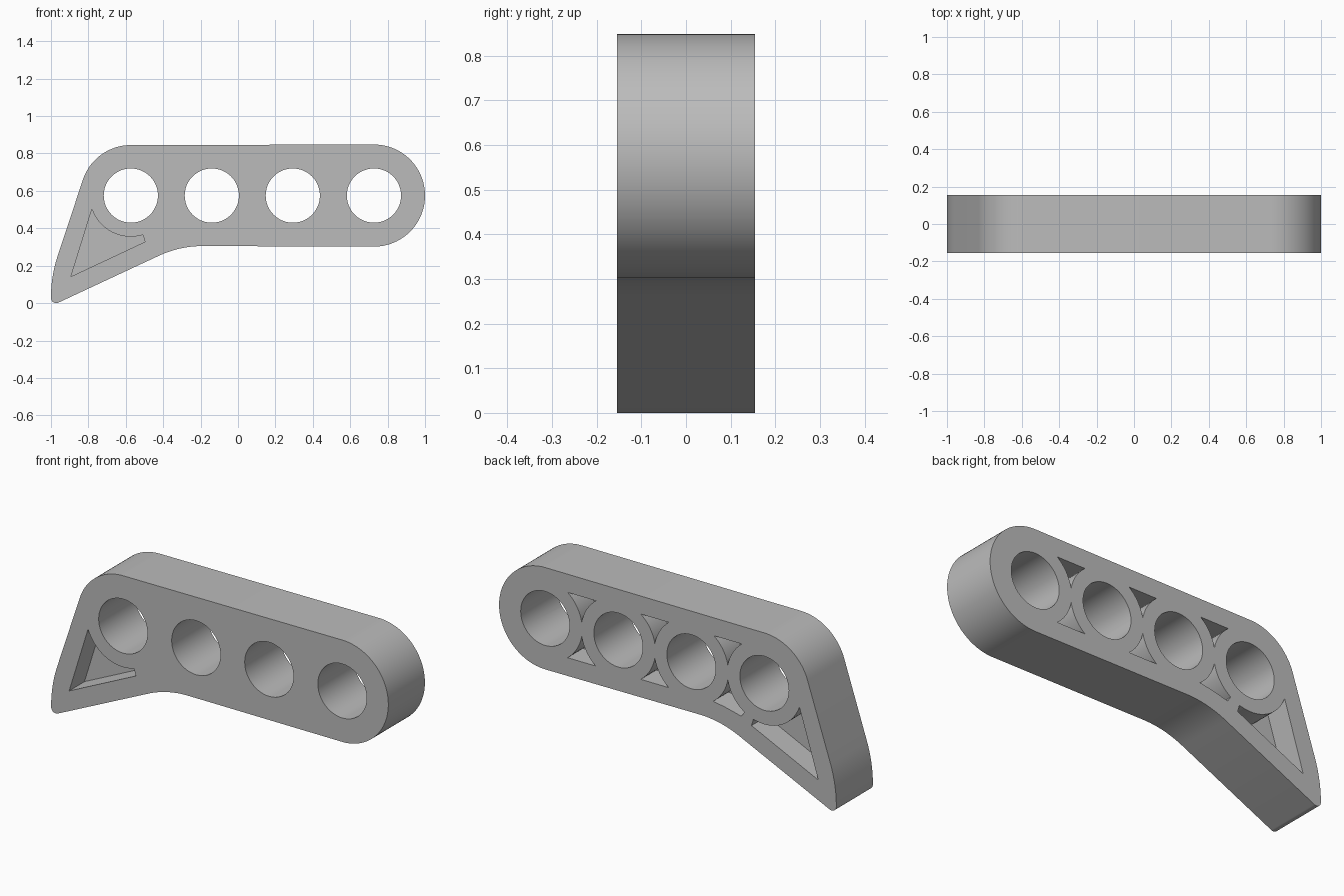
import bpy, bmesh, math

if "Cube" in bpy.data.objects:
    bpy.data.objects.remove(bpy.data.objects["Cube"])

HALF = 0.155                    # half thickness
WEB = 0.025                     # half of the thin wall left in the middle
HOLES = [-0.573, -0.14, 0.293, 0.727]
ZC, R_HOLE, R_RING, R_END = 0.575, 0.145, 0.22, 0.27


def arc(cx, cz, r, a0, a1, n):
    """Points on an arc in the xz plane, angles in degrees."""
    return [(cx + r * math.cos(math.radians(a0 + (a1 - a0) * i / n)),
             cz + r * math.sin(math.radians(a0 + (a1 - a0) * i / n))) for i in range(n + 1)]


def ring_arc(cx, p0, p1, n=16):
    """Arc on the ring around a hole, between the directions of two points."""
    a0 = math.degrees(math.atan2(p0[1] - ZC, p0[0] - cx))
    a1 = math.degrees(math.atan2(p1[1] - ZC, p1[0] - cx))
    a1 = a0 + (a1 - a0 + 180) % 360 - 180
    return arc(cx, ZC, R_RING, a0, a1, n)


def prism(name, pts, y0, y1):
    bm = bmesh.new()
    face = bm.faces.new([bm.verts.new((x, y0, z)) for x, z in pts])
    ext = bmesh.ops.extrude_face_region(bm, geom=[face])
    bmesh.ops.translate(bm, vec=(0, y1 - y0, 0),
                        verts=[v for v in ext["geom"] if isinstance(v, bmesh.types.BMVert)])
    bmesh.ops.recalc_face_normals(bm, faces=bm.faces)
    mesh = bpy.data.meshes.new(name)
    bm.to_mesh(mesh)
    bm.free()
    obj = bpy.data.objects.new(name, mesh)
    bpy.context.collection.objects.link(obj)
    return obj


# Bent arm outline: round end, straight top, slanted side, pointed foot, fillet
outline = arc(HOLES[3], ZC, R_END + 0.003, -90, 90, 48)
outline += arc(HOLES[0], ZC, R_END, 90, 161.6, 20)
outline += arc(-0.29, 0.03, 0.71, 161.6, 180, 10)
outline += arc(-0.972, 0.028, 0.028, 185, 295, 8)
outline += arc(-0.19, 0.305 - 0.55, 0.55, 115, 90, 12)
arm = prism("lever_arm", outline, -HALF, HALF)

cutters = []

# Round through holes
for x in HOLES:
    cutters.append(prism("hole_cutter", arc(x, ZC, R_HOLE, 0, 352.5, 47), -HALF - 0.1, HALF + 0.1))

# Triangular foot pocket, sunk from both faces
a, b = (-0.775, 0.505), (-0.508, 0.365)
foot = ring_arc(HOLES[0], a, b) + [(-0.497, 0.328), (-0.893, 0.142)]
cutters.append(prism("foot_pocket_cutter", foot, -HALF - 0.1, -WEB))
cutters.append(prism("foot_pocket_cutter", foot, WEB, HALF + 0.1))

# Curved pockets between the rings, sunk from the back
dz = 0.175
for i, (xl, xr) in enumerate(zip(HOLES, HOLES[1:])):
    half = (xr - xl) / 2
    mid = xl + half
    tip = math.sqrt(R_RING ** 2 - half ** 2)
    reach = math.sqrt(R_RING ** 2 - dz ** 2)
    for s in (1, -1):
        pts = ring_arc(xl, (xl + reach, ZC + s * dz), (mid, ZC + s * tip))
        pts += ring_arc(xr, (mid, ZC + s * tip), (xr - reach, ZC + s * dz))[1:]
        if i == 0 and s < 0:    # the pocket beside the bend is wider
            pts = ring_arc(xl, (-0.455, 0.39), (mid, ZC - tip))
            pts += ring_arc(xr, (mid, ZC - tip), (-0.27, 0.397))[1:]
            pts += [(-0.34, 0.385), (-0.437, 0.362)]
        cutters.append(prism("ring_pocket_cutter", pts, WEB, HALF + 0.1))

# Cut everything out of the arm
for c in cutters:
    c.hide_render = True
    mod = arm.modifiers.new("cut", "BOOLEAN")
    mod.operation = "DIFFERENCE"
    mod.solver = "EXACT"
    mod.object = c
bpy.context.view_layer.objects.active = arm
arm.select_set(True)
for mod in list(arm.modifiers):
    bpy.ops.object.modifier_apply(modifier=mod.name)
for c in cutters:
    bpy.data.objects.remove(c)

grey = bpy.data.materials.new("light_grey")
grey.diffuse_color = (0.5, 0.5, 0.5, 1)
grey.use_nodes = True
grey.node_tree.nodes["Principled BSDF"].inputs["Base Color"].default_value = grey.diffuse_color
arm.data.materials.clear()
arm.data.materials.append(grey)
bpy.ops.object.shade_smooth_by_angle(angle=math.radians(30))
